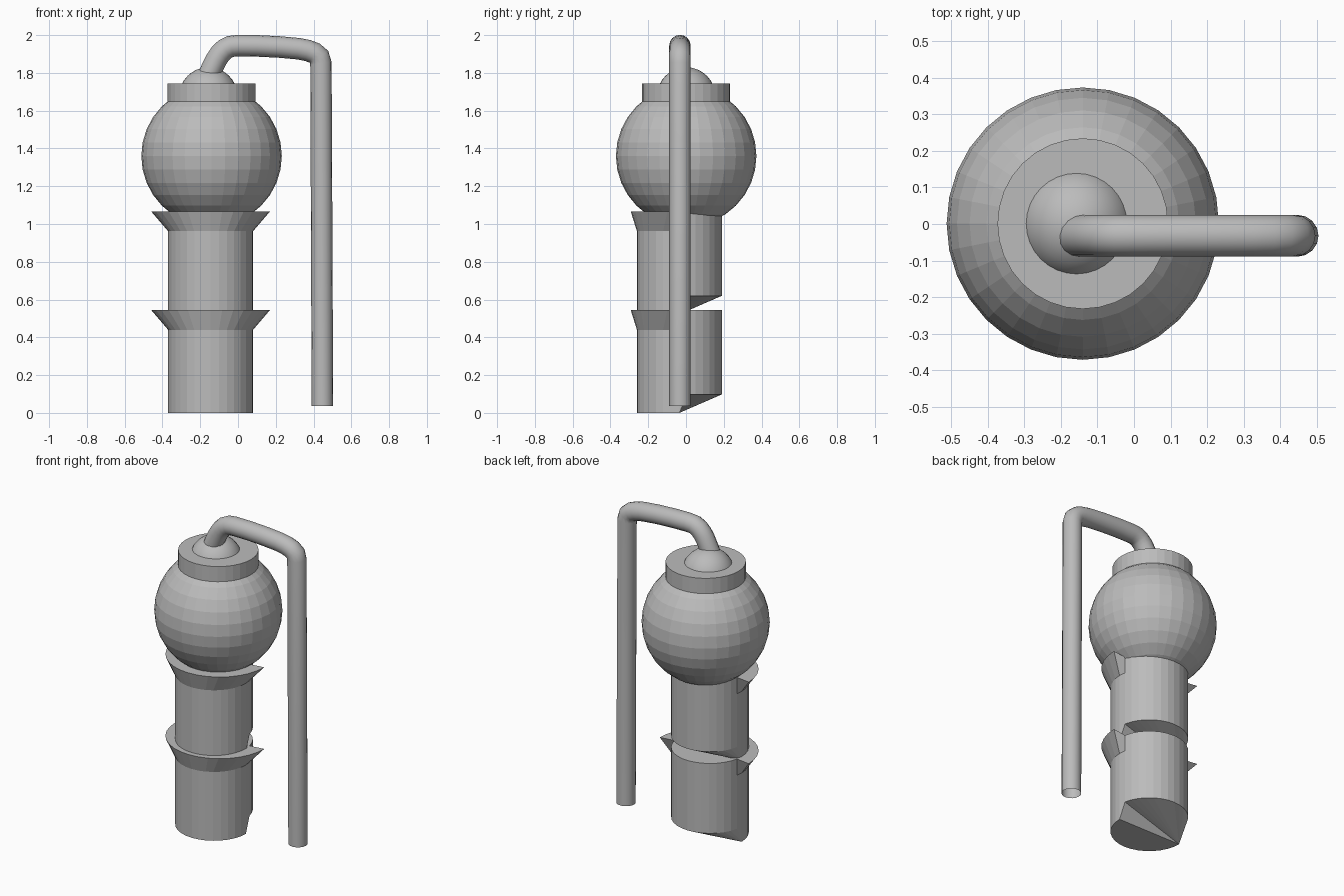
import bpy, bmesh, math
from mathutils import Vector

if "Cube" in bpy.data.objects:
    bpy.data.objects.remove(bpy.data.objects["Cube"])

grey = bpy.data.materials.new("plain grey")
grey.diffuse_color = (0.5, 0.5, 0.5, 1)
grey.use_nodes = True
grey.node_tree.nodes["Principled BSDF"].inputs["Base Color"].default_value = grey.diffuse_color
SIDES = 32


def finish(ob, name):
    ob.name = name
    ob.data.name = name
    ob.data.materials.clear()
    ob.data.materials.append(grey)
    return ob


def body_section(name, z0):
    """Cylinder whose front half flares at the top and whose back half is cut short at the bottom."""
    cx, cy, r = -0.145, -0.035, 0.225
    pivot = Vector((cx, cy - 0.143))        # middle of the front half ring
    bm = bmesh.new()
    rings = [[], [], []]
    for i in range(SIDES):
        a = 2 * math.pi * i / SIDES
        front = math.sin(a) < 1e-4
        p = Vector((cx + r * math.cos(a), cy + r * math.sin(a)))
        lip = pivot + (p - pivot) * 1.4 if front else p
        rings[0].append(bm.verts.new((p.x, p.y, z0 if front else z0 + 0.098)))
        rings[1].append(bm.verts.new((p.x, p.y, z0 + 0.44)))
        rings[2].append(bm.verts.new((lip.x, lip.y, z0 + 0.545)))
    for low, high in zip(rings, rings[1:]):
        for i in range(SIDES):
            j = (i + 1) % SIDES
            bm.faces.new((low[i], low[j], high[j], high[i]))
    bm.faces.new(rings[2])
    # slanted underside fans out from the left-hand vertex
    b = rings[0]
    h = SIDES // 2
    for k in range(1, SIDES - 1):
        bm.faces.new((b[h], b[(h + k + 1) % SIDES], b[(h + k) % SIDES]))
    me = bpy.data.meshes.new(name)
    bm.to_mesh(me)
    bm.free()
    ob = bpy.data.objects.new(name, me)
    bpy.context.collection.objects.link(ob)
    return finish(ob, name)


# stacked flared body sections
body_section("lower_body", 0.0)
body_section("upper_body", 0.522)

# large faceted ball
bpy.ops.mesh.primitive_uv_sphere_add(segments=32, ring_count=16, radius=0.372,
                                     location=(-0.14, 0.001, 1.36))
finish(bpy.context.object, "ball")

# collar on top of the ball
bpy.ops.mesh.primitive_cylinder_add(vertices=32, radius=0.233, depth=0.1,
                                    location=(-0.14, 0.001, 1.695))
finish(bpy.context.object, "collar")

# small dome
bpy.ops.mesh.primitive_uv_sphere_add(segments=32, ring_count=16, radius=0.155,
                                     location=(-0.157, 0.001, 1.675))
finish(bpy.context.object, "dome")
bpy.ops.object.shade_smooth()

# bent pipe, open at the bottom
path = [(-0.175, 1.74), (-0.14, 1.82), (-0.115, 1.87), (-0.095, 1.90), (-0.07, 1.925),
        (-0.04, 1.94), (0.0, 1.944), (0.1, 1.943), (0.22, 1.937), (0.32, 1.928),
        (0.37, 1.918), (0.405, 1.905), (0.43, 1.885), (0.439, 1.85), (0.447, 0.036)]
cu = bpy.data.curves.new("pipe", 'CURVE')
cu.dimensions = '3D'
cu.bevel_depth = 0.057
cu.bevel_resolution = 6
cu.use_fill_caps = False
sp = cu.splines.new('POLY')
sp.points.add(len(path) - 1)
for pt, (x, z) in zip(sp.points, path):
    pt.co = (x, -0.032, z, 1)
pipe = bpy.data.objects.new("pipe", cu)
bpy.context.collection.objects.link(pipe)
bpy.ops.object.select_all(action='DESELECT')
pipe.select_set(True)
bpy.context.view_layer.objects.active = pipe
bpy.ops.object.convert(target='MESH')
finish(bpy.context.object, "pipe")
bpy.ops.object.shade_smooth()
